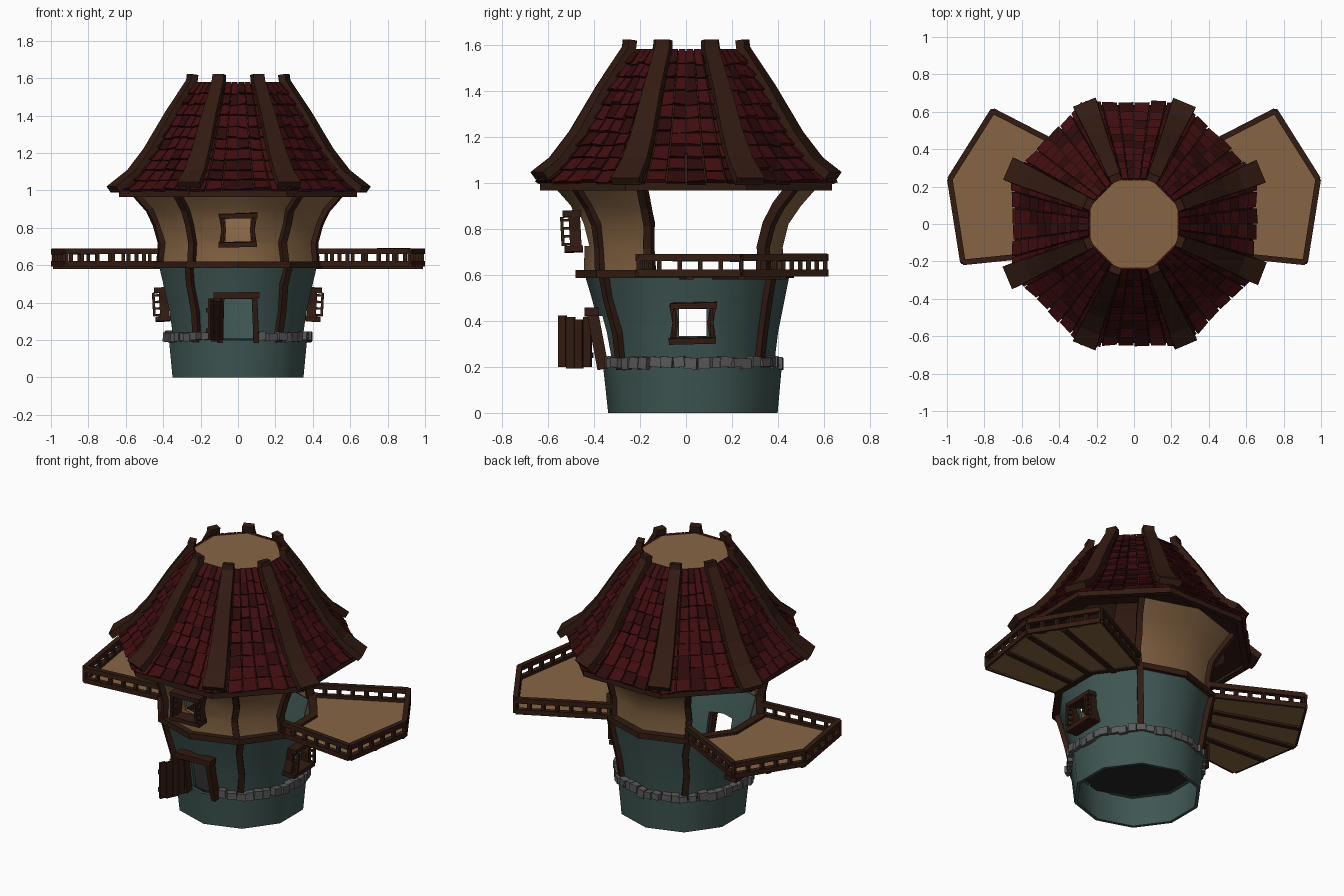
import bpy, bmesh, random
from math import radians, cos, sin, tan, pi
from mathutils import Vector as V, Matrix

if "Cube" in bpy.data.objects:
    bpy.data.objects.remove(bpy.data.objects["Cube"])

random.seed(4)
rnd = random.uniform
Z = V((0, 0, 1))

def mat(name, *c):
    m = bpy.data.materials.new(name)
    m.diffuse_color = (*c, 1)
    m.use_nodes = True
    m.node_tree.nodes["Principled BSDF"].inputs["Base Color"].default_value = m.diffuse_color
    return m

TEAL = mat("teal_plaster", .05, .095, .088)
TAN = mat("tan_plaster", .24, .13, .057)
WOOD = mat("dark_wood", .032, .011, .006)
RED = mat("red_tile", .05, .004, .005)
RED2 = mat("dark_red_tile", .026, .003, .003)
STONE = mat("stone", .1, .1, .1)
DARK = mat("dark_floor", .018, .018, .018)

def finish(name, bm, mats, smooth=False):
    bmesh.ops.recalc_face_normals(bm, faces=bm.faces[:])
    me = bpy.data.meshes.new(name)
    bm.to_mesh(me)
    bm.free()
    for m in mats:
        me.materials.append(m)
    ob = bpy.data.objects.new(name, me)
    bpy.context.collection.objects.link(ob)
    if smooth:
        smooth_ob(ob)
    return ob

def smooth_ob(ob):
    bpy.ops.object.select_all(action='DESELECT')
    ob.select_set(True)
    bpy.context.view_layer.objects.active = ob
    bpy.ops.object.shade_smooth_by_angle(angle=radians(40))

def sweep(bm, pts, w, t, side=None):
    """Rectangular bar along pts; w (number or list) along side, t across it."""
    pts = [V(p) for p in pts]
    rings = []
    for i, p in enumerate(pts):
        d = (pts[min(i + 1, len(pts) - 1)] - pts[max(i - 1, 0)]).normalized()
        s = V(side) if side is not None else d.cross(Z).normalized()
        n = d.cross(s).normalized()
        ww = w[i] if isinstance(w, list) else w
        rings.append([bm.verts.new(p + s * a * ww / 2 + n * b * t / 2)
                      for a, b in ((-1, -1), (1, -1), (1, 1), (-1, 1))])
    for a, b in zip(rings, rings[1:]):
        for j in range(4):
            bm.faces.new((a[j], a[(j + 1) % 4], b[(j + 1) % 4], b[j]))
    bm.faces.new(rings[0])
    bm.faces.new(rings[-1])

def lathe(name, loop, angles, m, closed=True, smooth=False):
    """Turn a closed (radius, z, centre y) loop through the given angles."""
    bm = bmesh.new()
    R = [[bm.verts.new((r * cos(radians(a)), r * sin(radians(a)) + cy, z)) for r, z, cy in loop]
         for a in angles]
    n, k = len(R), len(loop)
    for i in range(n if closed else n - 1):
        for j in range(k):
            A, B = R[i], R[(i + 1) % n]
            bm.faces.new((A[j], A[(j + 1) % k], B[(j + 1) % k], B[j]))
    if not closed:
        bm.faces.new(R[0])
        bm.faces.new(R[-1])
    return finish(name, bm, [m], smooth)

def shell(prof, t=.02):
    return prof + [(r - t, z, c) for r, z, c in reversed(prof)]

def ring(r0, r1, z0, z1, cy=0):
    return [(r0, z0, cy), (r1, z0, cy), (r1, z1, cy), (r0, z1, cy)]

def disc(name, r, z, n, rot, cy, m):
    bm = bmesh.new()
    bmesh.ops.create_cone(bm, cap_ends=True, segments=n, radius1=r, radius2=r, depth=.015,
                          matrix=Matrix.Translation((0, cy, z)) @ Matrix.Rotation(rot, 4, 'Z'))
    finish(name, bm, [m])

def cut(ob, boxes):
    for c, s in boxes:
        bm = bmesh.new()
        bmesh.ops.create_cube(bm, size=1, matrix=Matrix.Translation(c) @ Matrix.Diagonal((*s, 1)))
        cutter = finish("cutter", bm, [])
        cutter.hide_render = True
        md = ob.modifiers.new("opening", 'BOOLEAN')
        md.operation, md.solver, md.object = 'DIFFERENCE', 'EXACT', cutter
        bpy.context.view_layer.objects.active = ob
        bpy.ops.object.modifier_apply(modifier=md.name)
        bpy.data.objects.remove(cutter)
    smooth_ob(ob)

# Ten-sided walls
DEC = [90 + 36 * i for i in range(10)]
LOW = [(.36, .19, .02), (.385, .35, .015), (.42, .5, .01), (.445, .6, .005)]
UP = [(.435, .6, -.01), (.43, .72, -.01), (.455, .82, -.01), (.50, .9, 0), (.575, .985, 0)]
lathe("foundation", shell([(.368, 0, .03), (.388, .2, .028)]), DEC, TEAL, smooth=True)
disc("ground_floor", .362, .2, 10, 0, .03, DARK)
lower = lathe("lower_wall", shell(LOW), DEC, TEAL)
cut(lower, [((0, -.4, .305), (.16, .3, .23)), ((0, .03, .4), (2, .12, .13))])
upper = lathe("upper_front_wall", shell(UP), [-160, -125, -90, -55, -20], TAN, closed=False)
cut(upper, [((0, -.45, .79), (.135, .3, .13))])
lathe("upper_back_wall", shell(UP), [54, 90, 126], TAN, closed=False, smooth=True)
lathe("floor_trim", ring(.425, .475, .585, .62, -.005), DEC, WOOD)

# Corner posts following the wall profiles
bm = bmesh.new()
for prof, angs in ((LOW, (-126, -54, 54, 126)), (UP, (-160, -124, -56, -20, 54, 126))):
    for a in angs:
        c, s = cos(radians(a)), sin(radians(a))
        j = rnd(-.008, .008)
        pts = [(r * c - s * j * (-1) ** i, r * s + cy + c * j * (-1) ** i, z)
               for i, (r, z, cy) in enumerate(prof)]
        sweep(bm, pts, .036, .045, (-s, c, 0))
finish("corner_posts", bm, [WOOD])

# Stone course, broken at the door
bm = bmesh.new()
for i in range(46):
    a = 2 * pi * (i + rnd(-.15, .15)) / 46
    deg = a * 180 / pi
    if abs(deg - 270) < 14:
        continue
    r = .388 * cos(radians(18)) / cos(radians((deg - 90) % 36 - 18)) + rnd(-.004, .006)
    M = (Matrix.Translation((r * cos(a), r * sin(a) + .02, .218 + rnd(-.005, .005)))
         @ Matrix.Rotation(a + rnd(-.15, .15), 4, 'Z') @ Matrix.Rotation(rnd(-.12, .12), 4, 'X')
         @ Matrix.Diagonal((.042, rnd(.042, .056), rnd(.036, .052), 1)))
    bmesh.ops.create_cube(bm, size=1, matrix=M)
finish("stone_course", bm, [STONE])

# Windows with deep frames and side rungs
def window(name, az, pos, tilt):
    bm = bmesh.new()
    sweep(bm, [(-.105, -.03, -.08), (.1, -.03, -.075)], .08, .026)
    sweep(bm, [(-.1, -.03, .074), (.105, -.03, .079)], .08, .026)
    for s in (-1, 1):
        sweep(bm, [(s * .088, -.02, -.08), (s * .076, -.02, 0), (s * .09, -.02, .08)], .026, .05, (1, 0, 0))
        sweep(bm, [(s * .085, -.075, -.06), (s * .08, -.075, .065)], .014, .014, (1, 0, 0))
        for z in (-.055, -.02, .015, .05):
            sweep(bm, [(s * .08, -.03, z), (s * .08, -.08, z)], .012, .012)
    bm.transform(Matrix.Translation(pos) @ Matrix.Rotation(radians(az + 90), 4, 'Z')
                 @ Matrix.Rotation(radians(tilt), 4, 'X'))
    finish(name, bm, [WOOD])

window("right_window", 0, (.375, .03, .392), 3)
window("left_window", 180, (-.375, .03, .392), 3)
window("front_window", -90, (0, -.462, .79), 3)

# Door frame and open plank door
bm = bmesh.new()
for x0, x1 in ((-.095, -.088), (.098, .088)):
    sweep(bm, [(x0, -.36, .19), (x1, -.405, .43)], .03, .05, (1, 0, 0))
sweep(bm, [(-.13, -.41, .436), (.115, -.41, .441)], .06, .034)
finish("door_frame", bm, [WOOD])
bm = bmesh.new()
h, e = V((-.085, -.41, 0)), V((-.155, -.555, 0))
d = (e - h).normalized()
for i in range(4):
    p = h.lerp(e, (i + .5) / 4)
    sweep(bm, [p + Z * rnd(.19, .2), p + Z * rnd(.4, .425)], .037, .016, d)
for z in (.25, .36):
    q = V((d.y, -d.x, 0)) * .012 + Z * z
    sweep(bm, [h + q, e + q], .012, .025)
finish("door", bm, [WOOD])

# Balconies, mirrored left and right
for s, side in ((1, "right"), (-1, "left")):
    inner = [(.42, -.155), (.43, .13), (.26, .35)]
    outer = [(.915, -.205), (.985, .24), (.755, .605)]
    P = lambda p, z: V((s * p[0], p[1], z))
    bm = bmesh.new()
    f = bm.faces.new([bm.verts.new(P(p, .592)) for p in inner + outer[::-1]])
    ex = bmesh.ops.extrude_face_region(bm, geom=[f])
    bmesh.ops.translate(bm, vec=(0, 0, .013), verts=[v for v in ex['geom'] if isinstance(v, bmesh.types.BMVert)])
    finish(side + "_balcony_deck", bm, [TAN])
    bm = bmesh.new()
    mid = [V(outer[0]).lerp(V(outer[1]), .5), V(outer[1]), V(outer[1]).lerp(V(outer[2]), .5)]
    root = [V(inner[0]).lerp(V(inner[1]), .5), V(inner[1]), V(inner[1]).lerp(V(inner[2]), .5)]
    for a, b in zip(root, mid):
        sweep(bm, [P(a, .587), P(b, .587)], .03, .016)
    path = [inner[0]] + outer + [inner[2]]
    for a, b in zip(path, path[1:]):
        sweep(bm, [P(a, .607), P(b, .607)], .03, .03)
        sweep(bm, [P(a, .675), P(b, .675 + rnd(-.004, .004))], .03, .03)
        n = round((V(b) - V(a)).length / .085)
        for i in range(n + 1):
            p = V(a).lerp(V(b), i / n)
            sweep(bm, [P(p, .61), P(p, .675)], .02, .02, (1, 0, 0))
    finish(side + "_balcony_railing", bm, [WOOD])

# Eight-sided roof: shell, eaves, tiles, ribs, flat top
OCT = [22.5 + 45 * i for i in range(8)]
K = 1 / cos(radians(22.5))
ROOF = [(.63, 1.0), (.55, 1.085), (.465, 1.2), (.35, 1.4), (.24, 1.57)]
lathe("roof_shell", shell([(r * K, z, 0) for r, z in ROOF]), OCT, WOOD)
lathe("eave_trim", ring(.6 * K, .635 * K, .965, 1.0), OCT, WOOD)
lathe("soffit", ring(.5 * K, .62 * K, .982, .995), OCT, WOOD)
disc("roof_top", .235 * K, 1.565, 8, radians(22.5), 0, TAN)

LEN = [0]
for a, b in zip(ROOF, ROOF[1:]):
    LEN.append(LEN[-1] + (V(b) - V(a)).length)

def roof_at(t):
    x = t * LEN[-1]
    i = max(j for j in range(4) if LEN[j] <= x or j == 0)
    return V(ROOF[i]).lerp(V(ROOF[i + 1]), (x - LEN[i]) / (LEN[i + 1] - LEN[i]))

bm = bmesh.new()
ROWS, COLS = 10, 6
for k in range(8):
    c, s = cos(k * pi / 4), sin(k * pi / 4)
    def pt(t, u, off):
        r, z = roof_at(t)
        w = u * r * tan(radians(22.5))
        r += off * .83
        return bm.verts.new((c * r - s * w, s * r + c * w, z + off * .55))
    for i in range(ROWS):
        for j in range(COLS):
            t0, t1 = i / ROWS - rnd(0, .015), (i + 1) / ROWS + .01
            u0, u1 = -1 + 2 * j / COLS + .015, -1 + 2 * (j + 1) / COLS - .015
            lift = rnd(.018, .028)
            lo = [pt(t0 + dt, u, o) for u, o, dt in
                  ((u0, 0, 0), (u1, 0, 0), (u1, lift, rnd(-.01, .01)), (u0, lift, rnd(-.01, .01)))]
            hi = [pt(t1, u, o) for u, o in ((u0, -.006), (u1, -.006), (u1, .009), (u0, .009))]
            fs = [bm.faces.new(lo), bm.faces.new(hi)]
            fs += [bm.faces.new((lo[m], lo[(m + 1) % 4], hi[(m + 1) % 4], hi[m])) for m in range(4)]
            dark = int(random.random() < .35)
            for f in fs:
                f.material_index = dark
finish("roof_tiles", bm, [RED, RED2])

# Ribs; those on the front and back stop a little shorter at the eave
bm = bmesh.new()
for a in OCT:
    a = radians(a + rnd(-1.5, 1.5))
    end = (.63, 1.02) if abs(sin(a)) > .7 else (.66, .995)
    pts = [((r * K + .01) * cos(a), (r * K + .01) * sin(a), z + .01)
           for r, z in [end] + ROOF[1:] + [(.235, 1.61)]]
    sweep(bm, pts, [.13, .115, .1, .08, .068, .062], .04, (-sin(a), cos(a), 0))
finish("roof_ribs", bm, [WOOD])
